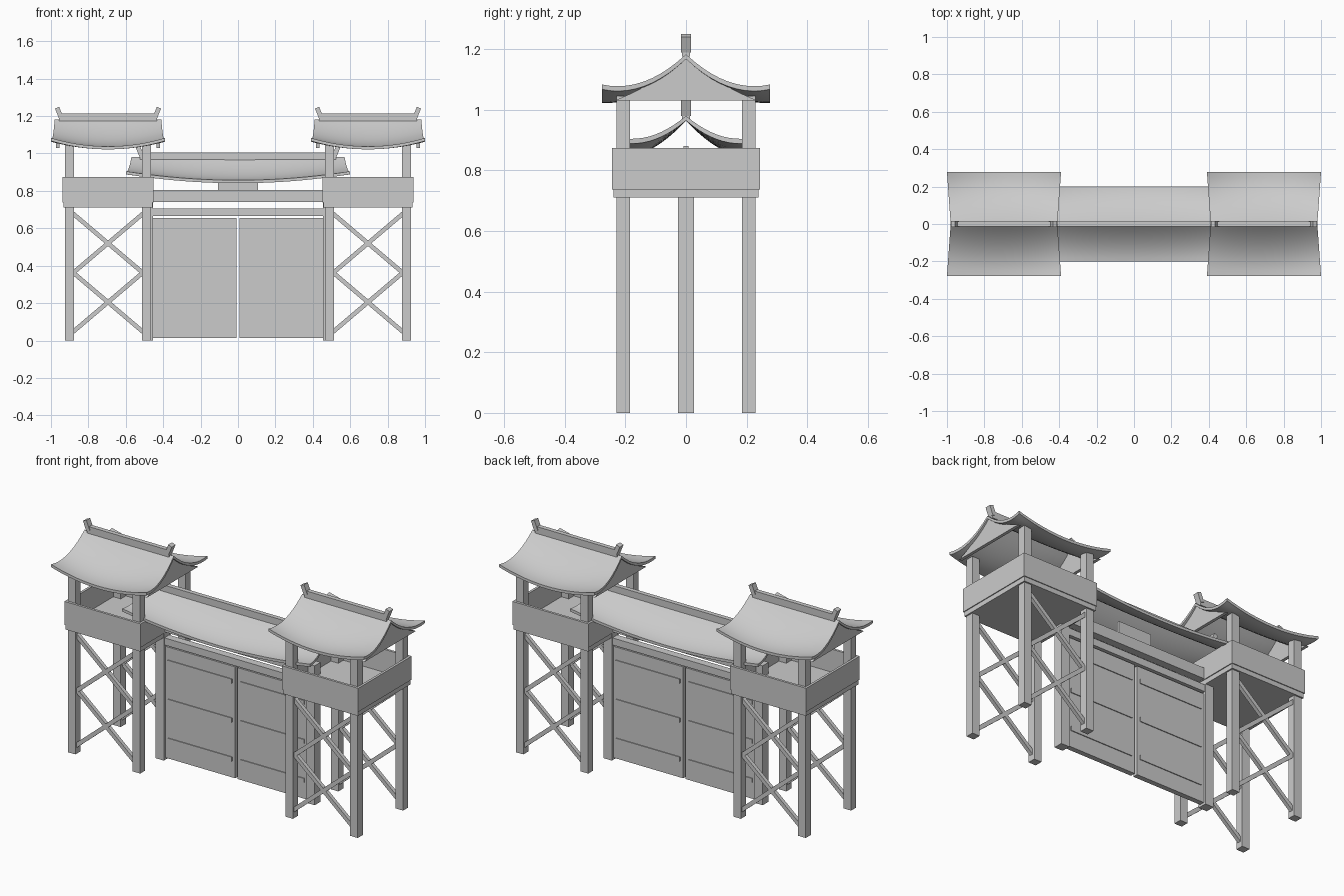
import bpy, bmesh, math
from mathutils import Matrix

if "Cube" in bpy.data.objects:
    bpy.data.objects.remove(bpy.data.objects["Cube"])


def box(name, x0, x1, y0, y1, z0, z1, tilt=0.0):
    bm = bmesh.new()
    bmesh.ops.create_cube(bm, size=1.0)
    bmesh.ops.scale(bm, vec=(x1 - x0, y1 - y0, z1 - z0), verts=bm.verts)
    me = bpy.data.meshes.new(name)
    bm.to_mesh(me)
    bm.free()
    ob = bpy.data.objects.new(name, me)
    bpy.context.collection.objects.link(ob)
    ob.location = ((x0 + x1) / 2, (y0 + y1) / 2, (z0 + z1) / 2)
    ob.rotation_euler = (0, tilt, 0)
    return ob


def roof(name, cx, ridge_half, eave_half, depth, apex, a, b, sag, thick=0.016):
    """Curved gable roof: concave slopes, eaves sagging between raised corners."""
    nx, ny = 20, 10
    bm = bmesh.new()

    def layer(off):
        rows = []
        for j in range(-ny, ny + 1):
            t = abs(j) / ny
            half = ridge_half + (eave_half - ridge_half) * t
            row = []
            for i in range(nx + 1):
                u = 2 * i / nx - 1
                z = apex - a * t + b * t * t - sag * t * (1 - u * u) - off
                row.append(bm.verts.new((cx + half * u, depth * j / ny, z)))
            rows.append(row)
        return rows

    top, bot = layer(0), layer(thick)
    for j in range(2 * ny):
        for i in range(nx):
            for g in (top, bot):
                bm.faces.new((g[j][i], g[j][i + 1], g[j + 1][i + 1], g[j + 1][i]))
        for i in (0, nx):
            bm.faces.new((top[j][i], top[j + 1][i], bot[j + 1][i], bot[j][i]))
    for j in (0, 2 * ny):
        for i in range(nx):
            bm.faces.new((top[j][i], top[j][i + 1], bot[j][i + 1], bot[j][i]))
    bmesh.ops.recalc_face_normals(bm, faces=bm.faces)
    me = bpy.data.meshes.new(name)
    bm.to_mesh(me)
    bm.free()
    ob = bpy.data.objects.new(name, me)
    bpy.context.collection.objects.link(ob)
    bpy.ops.object.select_all(action='DESELECT')
    ob.select_set(True)
    bpy.context.view_layer.objects.active = ob
    bpy.ops.object.shade_smooth_by_angle(angle=math.radians(25))


def gable(name, x, thick=0.018):
    half = [(0.235, 1.03), (0.18, 1.054), (0.12, 1.085), (0.06, 1.122)]
    pts = half + [(0, 1.17)] + [(-y, z) for y, z in reversed(half)]
    bm = bmesh.new()
    f = bm.faces.new([bm.verts.new((x - thick / 2, y, z)) for y, z in pts])
    ext = bmesh.ops.extrude_face_region(bm, geom=[f])
    bmesh.ops.translate(bm, vec=(thick, 0, 0),
                        verts=[v for v in ext['geom'] if isinstance(v, bmesh.types.BMVert)])
    bmesh.ops.recalc_face_normals(bm, faces=bm.faces)
    me = bpy.data.meshes.new(name)
    bm.to_mesh(me)
    bm.free()
    bpy.context.collection.objects.link(bpy.data.objects.new(name, me))


def ridge(name, cx, half, z0, z1):
    box(name + "_ridge", cx - half, cx + half, -0.013, 0.013, z0, z1)
    for s in (-1, 1):
        x = cx + s * half
        box(name + "_ridge_finial", x - 0.012, x + 0.012, -0.017, 0.017,
            z1 - 0.024, z1 + 0.032, tilt=s * math.radians(22))


# Watch towers
for side in (-1, 1):
    cx = side * 0.695
    # Posts and cross braces
    for sy in (-1, 1):
        y = sy * 0.207
        for sx in (-1, 1):
            x = cx + sx * 0.207
            box("tower_post", x - 0.024, x + 0.024, y - 0.023, y + 0.023, 0, 1.045)
        for zc in (0.205, 0.52):
            for d in (-1, 1):
                length = math.hypot(0.395, 0.335)
                box("cross_brace", cx - length / 2, cx + length / 2,
                    y - 0.011 + d * 0.002, y + 0.011 + d * 0.002, zc - 0.0115, zc + 0.0115,
                    tilt=d * math.atan2(0.335, 0.395))
    # Platform floor and railing
    box("platform_floor", cx - 0.239, cx + 0.239, -0.239, 0.239, 0.71, 0.74)
    for s in (-1, 1):
        box("railing_long", cx - 0.244, cx + 0.244,
            s * 0.237 - 0.007, s * 0.237 + 0.007, 0.737, 0.873)
        xr = cx + s * 0.237
        box("railing_side", xr - 0.007, xr + 0.007, -0.23, 0.23, 0.737, 0.873)
        gable("gable_panel", cx + s * 0.268)
    # Roof
    roof("tower_roof", cx, 0.285, 0.305, 0.277, 1.183, 0.26, 0.16, 0.045)
    ridge("tower", cx, 0.262, 1.175, 1.215)

# Gate frame
for s in (-1, 1):
    box("gate_post", s * 0.482 - 0.027, s * 0.482 + 0.027, -0.027, 0.027, 0, 0.805)
box("lower_lintel", -0.46, 0.46, -0.022, 0.022, 0.666, 0.707)
box("upper_lintel", -0.46, 0.46, -0.022, 0.022, 0.741, 0.805)
box("sign_panel", -0.107, 0.107, -0.009, 0.009, 0.80, 0.88)

# Door leaves with horizontal battens
for s in (-1, 1):
    c = s * 0.231
    box("door_leaf", c - 0.223, c + 0.223, -0.015, 0.015, 0.013, 0.656)
    for z in (0.12, 0.345, 0.57):
        box("door_batten", c - 0.205, c + 0.205, -0.02, 0.02, z - 0.012, z + 0.012)

# Gate roof
roof("gate_roof", 0, 0.57, 0.60, 0.20, 0.98, 0.17, 0.095, 0.048)
ridge("gate", 0, 0.525, 0.965, 1.006)
